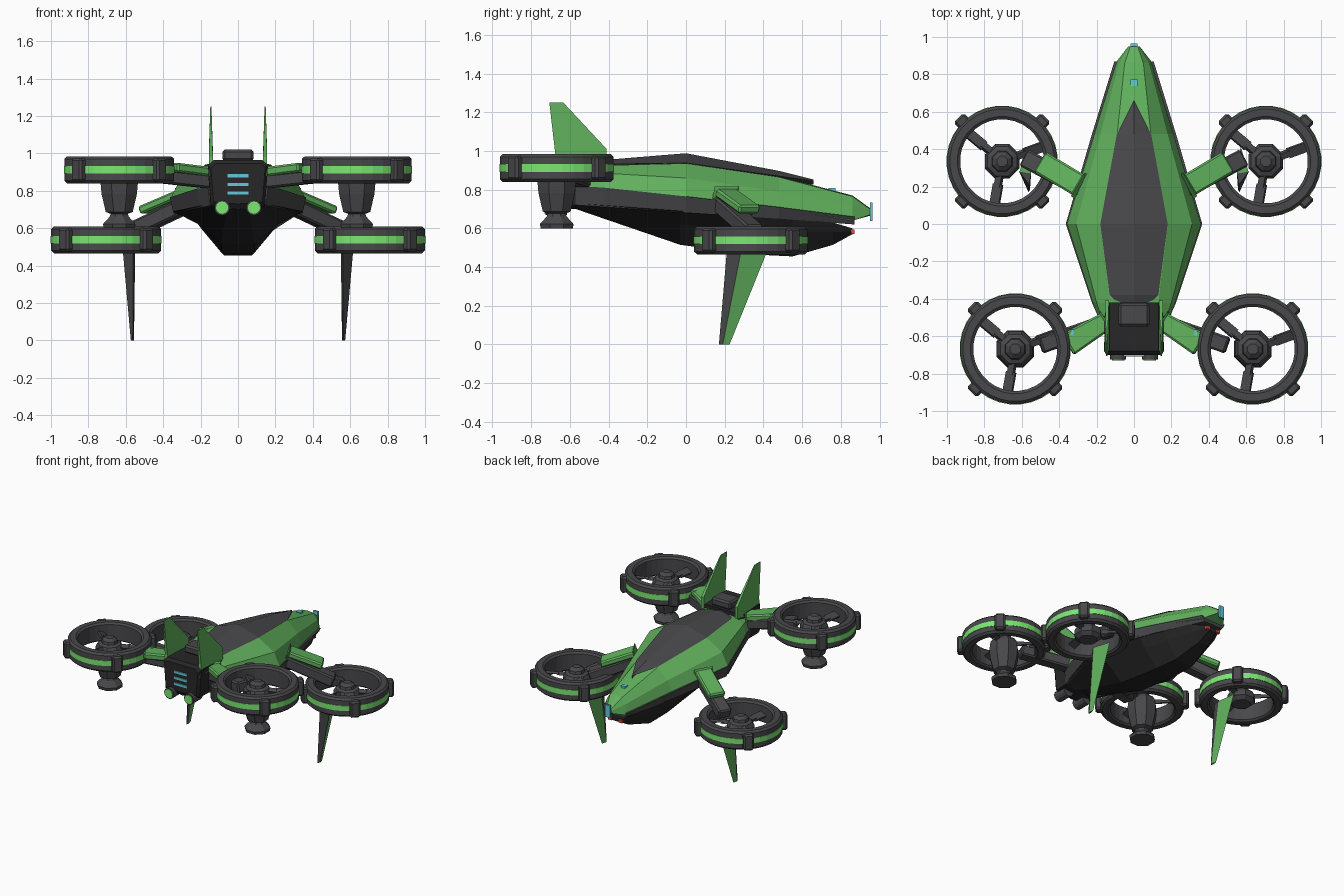
import bpy, bmesh, math
from mathutils import Vector, Matrix

if "Cube" in bpy.data.objects:
    bpy.data.objects.remove(bpy.data.objects["Cube"])

def mat(name, c):
    m = bpy.data.materials.new(name)
    m.diffuse_color = (*c, 1)
    m.use_nodes = True
    m.node_tree.nodes["Principled BSDF"].inputs["Base Color"].default_value = m.diffuse_color
    return m

GREEN = mat("green", (0.12, 0.44, 0.11))
BRIGHT = mat("bright_green", (0.2, 0.8, 0.17))
GREY = mat("dark_grey", (0.065, 0.065, 0.07))
BLACK = mat("black", (0.02, 0.02, 0.021))
CYAN = mat("cyan", (0.12, 0.6, 0.7))
RED = mat("red", (0.7, 0.08, 0.04))

def finish(name, bm, m, bevel=0):
    bmesh.ops.remove_doubles(bm, verts=bm.verts, dist=1e-5)
    if bevel:
        bmesh.ops.bevel(bm, geom=bm.edges[:], offset=bevel, segments=1, affect='EDGES')
    bmesh.ops.recalc_face_normals(bm, faces=bm.faces)
    me = bpy.data.meshes.new(name)
    bm.to_mesh(me)
    bm.free()
    me.materials.append(m)
    o = bpy.data.objects.new(name, me)
    bpy.context.collection.objects.link(o)
    return o

def skin(name, rings, m, bevel=0):
    """Join equal-length rings of points and cap the ends."""
    bm = bmesh.new()
    vs = [[bm.verts.new(p) for p in r] for r in rings]
    n = len(vs[0])
    for a, b in zip(vs, vs[1:]):
        for i in range(n):
            j = (i + 1) % n
            bm.faces.new((a[i], a[j], b[j], b[i]))
    bm.faces.new(vs[0])
    bm.faces.new(vs[-1])
    return finish(name, bm, m, bevel)

def hull(name, stations, m):
    """stations: (y, half section from top centre to bottom centre)."""
    rings = []
    for y, half in stations:
        mirror = [(-x, z) for x, z in reversed(half[1:-1])]
        rings.append([(x, y, z) for x, z in half + mirror])
    return skin(name, rings, m)

def lathe(name, prof, m, loc, n, closed=False):
    bm = bmesh.new()
    rows = []
    for i in range(n):
        a = math.tau * (i + 0.5) / n
        rows.append([bm.verts.new((loc[0] + r * math.cos(a), loc[1] + r * math.sin(a), loc[2] + z))
                     for r, z in prof])
    k = len(prof)
    for i in range(n):
        a, b = rows[i], rows[(i + 1) % n]
        for j in range(k if closed else k - 1):
            l = (j + 1) % k
            bm.faces.new((a[j], b[j], b[l], a[l]))
    if not closed:
        bm.faces.new([r[0] for r in rows])
        bm.faces.new([r[-1] for r in rows])
    return finish(name, bm, m)

def box(name, loc, size, m, rot=None, bevel=0):
    bm = bmesh.new()
    bmesh.ops.create_cube(bm, size=1, matrix=Matrix.Translation(loc) @ (rot or Matrix()) @ Matrix.Diagonal((*size, 1)))
    return finish(name, bm, m, bevel)

def beam(name, p, q, w, h, m, w2=None, bevel=0.01):
    """Straight tapered bar between two points."""
    p, q = Vector(p), Vector(q)
    side = (q - p).cross(Vector((0, 0, 1))).normalized()
    up = side.cross(q - p).normalized()
    ring = lambda c, ww: [c + side * a * ww / 2 + up * b * h / 2
                          for a, b in ((-1, -1), (1, -1), (1, 1), (-1, 1))]
    return skin(name, [ring(p, w), ring(q, w2 or w)], m, bevel)

# Fuselage: green upper shell
hull("upper_shell", [
    (-0.57, [(0, .92), (.10, .91), (.15, .88), (.165, .82), (0, .82)]),
    (-0.42, [(0, .935), (.13, .925), (.2, .885), (.22, .81), (0, .81)]),
    (0.0, [(0, .95), (.18, .935), (.31, .86), (.36, .76), (0, .76)]),
    (0.48, [(0, .87), (.09, .865), (.18, .79), (.215, .70), (0, .70)]),
    (0.86, [(0, .77), (.05, .765), (.08, .72), (.10, .64), (0, .64)]),
    (0.95, [(0, .705), (.02, .70), (.025, .69), (.03, .67), (0, .665)])], GREEN)
# Grey band round the waist
hull("waist_band", [
    (-0.57, [(0, .82), (.16, .82), (.15, .72), (0, .72)]),
    (-0.42, [(0, .81), (.225, .81), (.2, .71), (0, .71)]),
    (0.0, [(0, .77), (.365, .765), (.345, .68), (0, .68)]),
    (0.48, [(0, .71), (.225, .71), (.21, .65), (0, .65)]),
    (0.87, [(0, .66), (.105, .66), (.08, .62), (0, .62)])], GREY)
# Black belly
hull("belly", [
    (-0.57, [(0, .73), (.15, .73), (.12, .71), (.06, .70), (0, .70)]),
    (-0.03, [(0, .69), (.345, .69), (.21, .62), (.09, .515), (0, .515)]),
    (0.35, [(0, .67), (.25, .67), (.19, .59), (.085, .465), (0, .465)]),
    (0.55, [(0, .65), (.185, .65), (.15, .58), (.075, .455), (0, .455)]),
    (0.76, [(0, .63), (.12, .63), (.1, .58), (.04, .515), (0, .515)]),
    (0.86, [(0, .60), (.06, .60), (.055, .585), (.03, .57), (0, .57)])], BLACK)
# Canopy with a central ridge
hull("canopy", [
    (y, [(0, top), (x, edge), (0, edge - .02)]) for y, x, edge, top in (
        (-.42, .09, .925, .945), (-.38, .13, .932, .957), (0, .18, .938, .988),
        (.48, .092, .87, .897), (.66, .002, .845, .852))], GREY)

# Tail engine block
hull("tail_block", [
    (-0.42, [(0, .955), (.13, .955), (.155, .925), (.15, .72), (0, .70)]),
    (-0.68, [(0, .965), (.13, .965), (.16, .935), (.145, .72), (0, .70)]),
    (-0.70, [(0, .945), (.12, .945), (.145, .92), (.13, .74), (0, .73)])], BLACK)
box("tail_top_box", (0, -.485, .99), (.165, .125, .06), GREY, bevel=.012)
for i in range(3):
    box("tail_vent", (0, -.70, .88 - .046 * i), (.11, .015, .018), CYAN)

# Nose lights
box("nose_light", (0, .957, .685), (.04, .014, .095), CYAN)
box("nose_top_light", (0, .755, .80), (.036, .036, .016), CYAN)

for s, side in ((1, "right"), (-1, "left")):
    rot = Matrix.Rotation(math.pi / 2, 4, 'X')
    # Exhaust nozzles and red lamps
    for part, r, y, d, m in (("nozzle", .042, -.67, .11, GREY), ("exhaust_glow", .033, -.72, .02, BRIGHT)):
        bm = bmesh.new()
        bmesh.ops.create_cone(bm, cap_ends=True, segments=12, radius1=r, radius2=r, depth=d,
                              matrix=Matrix.Translation((s * .085, y, .71)) @ rot)
        finish(side + "_" + part, bm, m)
    box(side + "_red_lamp", (s * .045, .862, .583), (.03, .02, .022), RED)
    # Tail fin
    fin = [(-.69, .88), (-.41, .92), (-.41, 1.01), (-.634, 1.25), (-.706, 1.25), (-.675, .98)]
    skin(side + "_tail_fin", [[(s * (.145 + e * (.011 if z < 1.1 else .003)), y, z) for y, z in fin]
                              for e in (-1, 1)], GREEN)
    # Landing blade: green front with dark rear edge
    skin(side + "_landing_blade", [
        [(s * .57, .415, .47), (s * .612, .28, .47), (s * .55, .27, .47)],
        [(s * .565, .225, 0), (s * .572, .19, 0), (s * .556, .185, 0)]], GREEN)
    skin(side + "_landing_blade_rear", [
        [(s * .615, .282, .47), (s * .56, .21, .47), (s * .55, .27, .47)],
        [(s * .573, .19, 0), (s * .563, .17, 0), (s * .556, .185, 0)]], GREY)
    # Front arm
    beam(side + "_front_arm", (s * .24, .17, .74), (s * .58, .35, .58), .10, .08, GREY)
    beam(side + "_front_arm_cover", (s * .29, .205, .785), (s * .50, .33, .695), .125, .045, GREEN)
    # Rear arm
    beam(side + "_rear_arm", (s * .13, -.52, .85), (s * .50, -.65, .89), .09, .08, GREY)
    beam(side + "_rear_arm_cover", (s * .15, -.52, .90), (s * .355, -.645, .925), .10, .05, GREEN, .13)
    box(side + "_rear_arm_light", (s * .33, -.58, .935), (.012, .03, .025), CYAN)

def rotor(name, x, y, z, pod):
    # Ring, light strip and clamps
    ring = [(.225, -.06), (.24, -.072), (.28, -.072), (.295, -.058), (.295, .058),
            (.28, .072), (.24, .072), (.225, .06)]
    lathe(name + "_ring", ring, GREY, (x, y, z), 32, True)
    strip = [(.285, -.02), (.298, -.02), (.298, .02), (.285, .02)]
    lathe(name + "_light_strip", strip, BRIGHT, (x, y, z), 32, True)
    for k in range(4):
        a = math.radians(45 + 90 * k)
        box(name + "_clamp", (x + .30 * math.cos(a), y + .30 * math.sin(a), z), (.06, .075, .125),
            GREY, Matrix.Rotation(a, 4, 'Z'), .012)
    # Hub, with a long motor pod under the rear ones
    hub = [(.03, .07), (.055, .05), (.06, .03), (.085, .02), (.10, -.005)]
    if pod:
        hub += [(.108, -.07), (.102, -.13), (.078, -.225), (.05, -.235), (.055, -.25),
                (.094, -.29), (.09, -.312)]
    else:
        hub += [(.10, -.04), (.07, -.065)]
    lathe(name + "_hub", hub, GREY, (x, y, z), 8)
    # Three pitched blades
    for k in range(3):
        a = math.radians(20 + 120 * k)
        rot = Matrix.Rotation(a, 4, 'Z') @ Matrix.Rotation(math.radians(25), 4, 'X')
        for part, r, size in (("blade", .175, (.10, .055, .018)), ("blade_root", .09, (.10, .035, .03))):
            box(name + "_" + part, (x + r * math.cos(a), y + r * math.sin(a), z), size, GREY, rot)

for s, side in ((1, "right"), (-1, "left")):
    rotor(side + "_front_rotor", s * .705, .335, .538, False)
    rotor(side + "_rear_rotor", s * .635, -.668, .912, True)
